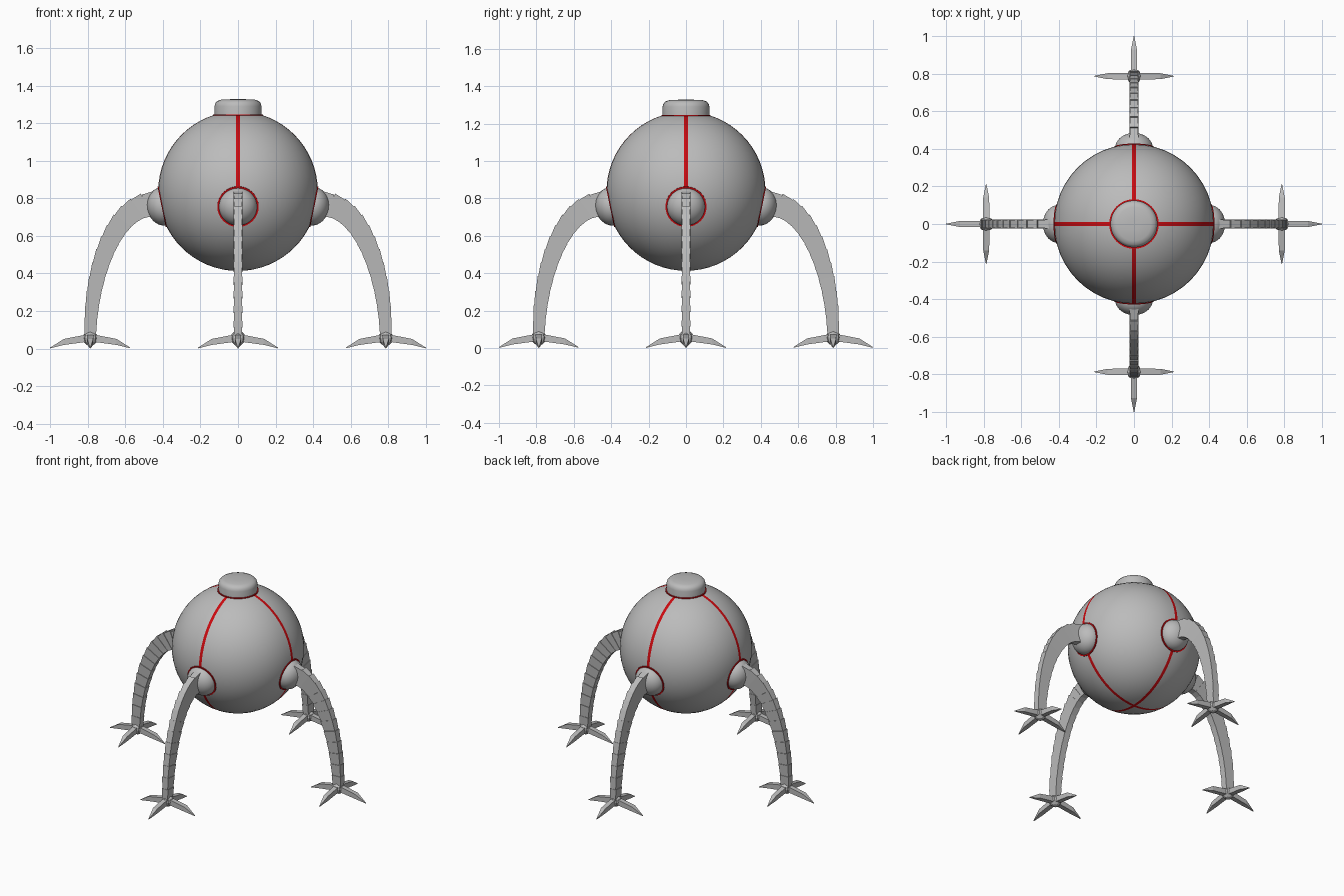
import bpy, bmesh, math
from mathutils import Vector, Matrix

if "Cube" in bpy.data.objects:
    bpy.data.objects.remove(bpy.data.objects["Cube"])


def material(name, rgb):
    m = bpy.data.materials.new(name)
    m.diffuse_color = (*rgb, 1)
    m.use_nodes = True
    m.node_tree.nodes["Principled BSDF"].inputs["Base Color"].default_value = m.diffuse_color
    return m


GREY = material("grey metal", (0.5, 0.5, 0.5))
RED = material("red trim", (0.6, 0.003, 0.005))
C, R = Vector((0, 0, 0.838)), 0.425      # body centre and radius


def finish(bm, name, mats, smooth=None, matrix=Matrix()):
    bmesh.ops.recalc_face_normals(bm, faces=bm.faces)
    me = bpy.data.meshes.new(name)
    bm.to_mesh(me)
    bm.free()
    for m in mats:
        me.materials.append(m)
    ob = bpy.data.objects.new(name, me)
    bpy.context.collection.objects.link(ob)
    ob.matrix_world = matrix
    if smooth:
        bpy.ops.object.select_all(action='DESELECT')
        ob.select_set(True)
        bpy.context.view_layer.objects.active = ob
        bpy.ops.object.shade_smooth_by_angle(angle=math.radians(smooth))
    return ob


def loft(bm, rings):
    """Join equal-sized rings of points into a closed solid."""
    vs = [[bm.verts.new(p) for p in r] for r in rings]
    n = len(vs[0])
    for a, b in zip(vs, vs[1:]):
        for i in range(n):
            j = (i + 1) % n
            bm.faces.new((a[i], a[j], b[j], b[i]))
    bm.faces.new(vs[0])
    bm.faces.new(vs[-1])


def lathe(profile, n=48):
    """Solid of revolution around z from (radius, height) points."""
    bm = bmesh.new()
    loft(bm, [[(r * math.cos(2 * math.pi * k / n), r * math.sin(2 * math.pi * k / n), z)
               for k in range(n)] for r, z in profile])
    return bm


def rect(centre, along, wide, thick):
    """Rectangle across a direction lying in the xz plane."""
    side = Vector((0, 1, 0))
    up = side.cross(along).normalized()
    return [centre + up * (a * wide / 2) + side * (b * thick / 2)
            for a, b in ((1, 1), (1, -1), (-1, -1), (-1, 1))]


# Body sphere with red seams cut along both vertical planes
bm = bmesh.new()
bmesh.ops.create_uvsphere(bm, u_segments=48, v_segments=32, radius=R)
for axis in ((1, 0, 0), (0, 1, 0)):
    for s in (-0.01, 0.01):
        bmesh.ops.bisect_plane(bm, geom=bm.verts[:] + bm.edges[:] + bm.faces[:],
                               plane_co=Vector(axis) * s, plane_no=axis)
for f in bm.faces:
    c = f.calc_center_median()
    f.material_index = int(min(abs(c.x), abs(c.y)) < 0.01)
finish(bm, "body", [GREY, RED], 40, Matrix.Translation(C))

# Top cap and its red collar
finish(lathe([(0.125, 1.22), (0.125, 1.29), (0.121, 1.306), (0.11, 1.318),
              (0.09, 1.325), (0.03, 1.328)]), "top_cap", [GREY], 40)
finish(lathe([(0.132, 1.22), (0.132, 1.247)]), "top_cap_collar", [RED], 40)


def bezier(t):
    p = [Vector(q) for q in ((0.45, 0, 0.768), (0.66, 0, 0.768), (0.787, 0, 0.4), (0.787, 0, 0.06))]
    u = 1 - t
    return p[0] * u**3 + p[1] * 3 * u * u * t + p[2] * 3 * u * t * t + p[3] * t**3


SEGMENTS = 13
FOOT = Vector((0.787, 0, 0))
for i, where in enumerate(("right", "back", "left", "front")):
    turn = Matrix.Rotation(i * math.pi / 2, 4, 'Z')

    # Domed hip socket and red ring, facing out of the body along its normal
    normal = Vector((0.415, 0, -0.085)).normalized()
    face = turn @ Matrix.Translation(C) @ normal.to_track_quat('Z', 'Y').to_matrix().to_4x4()
    dome = [(0.102, 0.37)] + [(0.102 * math.cos(a), 0.408 + 0.085 * math.sin(a))
                              for a in (k * math.pi / 18 for k in range(9))] + [(0.002, 0.493)]
    finish(lathe(dome, 32), where + "_hip_socket", [GREY], 50, face)
    finish(lathe([(0.11, 0.37), (0.11, 0.415)], 32), where + "_hip_ring", [RED], 40, face)

    # Curved leg of overlapping tapered plates
    bm = bmesh.new()
    for k in range(SEGMENTS):
        a, b = bezier(k / SEGMENTS), bezier((k + 1) / SEGMENTS)
        d = (b - a).normalized()
        w = 0.138 - 0.07 * k / (SEGMENTS - 1)
        loft(bm, [rect(a - d * 0.006, d, w, 0.048), rect(b + d * 0.006, d, w * 0.86, 0.04)])
    finish(bm, where + "_leg", [GREY], None, turn)

    # Ankle ball
    bm = bmesh.new()
    bmesh.ops.create_uvsphere(bm, u_segments=8, v_segments=6, radius=0.04,
                              matrix=Matrix.Translation(FOOT + Vector((0, 0, 0.055))))
    finish(bm, where + "_ankle", [GREY], None, turn)

    # Four pointed claws
    bm = bmesh.new()
    for q in range(4):
        start = len(bm.verts)
        x = Vector((1, 0, 0))
        loft(bm, [rect(Vector((r, 0, z)), x, h, t) for r, z, h, t in
                  ((0.0, 0.058, 0.04, 0.034), (0.14, 0.035, 0.032, 0.032),
                   (0.213, 0.003, 0.004, 0.003))])
        bm.verts.ensure_lookup_table()
        bmesh.ops.transform(bm, verts=bm.verts[start:],
                            matrix=Matrix.Translation(FOOT) @ Matrix.Rotation(q * math.pi / 2, 4, 'Z'))
    finish(bm, where + "_claws", [GREY], None, turn)
